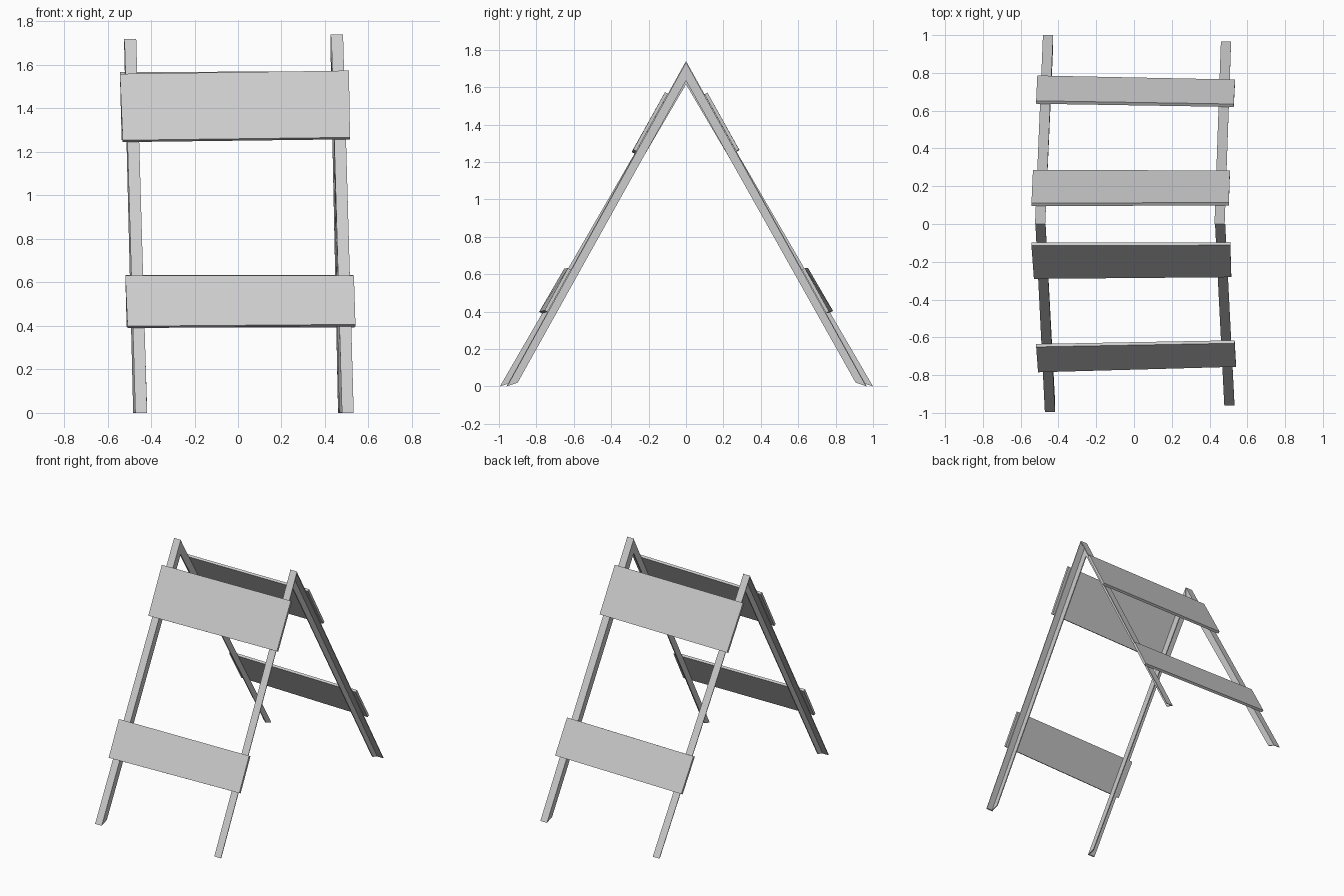
import bpy, bmesh
from mathutils import Vector

if "Cube" in bpy.data.objects:
    bpy.data.objects.remove(bpy.data.objects["Cube"])

# Centre-edge data for each leg: outer edge x and y at the foot, outer edge x and z at the ridge
# key: (side, row), side -1 left / +1 right, row -1 front / +1 back
LEGS = {
    (-1, -1): (-0.472, -0.995, -0.522, 1.72),
    (1, -1): (0.532, -0.960, 0.483, 1.74),
    (-1, 1): (-0.482, 1.000, -0.524, 1.72),
    (1, 1): (0.514, 0.967, 0.480, 1.74),
}
WIDTH = 0.054      # leg face width
DEPTH = 0.06       # leg flange depth, measured level
BOARD = 0.018      # board thickness


def loft(name, ring_a, ring_b):
    """Solid between two matching rings of points."""
    bm = bmesh.new()
    a = [bm.verts.new(p) for p in ring_a]
    b = [bm.verts.new(p) for p in ring_b]
    n = len(a)
    bm.faces.new(a)
    bm.faces.new(b[::-1])
    for i in range(n):
        bm.faces.new((a[i], b[i], b[(i + 1) % n], a[(i + 1) % n]))
    bmesh.ops.recalc_face_normals(bm, faces=bm.faces)
    mesh = bpy.data.meshes.new(name)
    bm.to_mesh(mesh)
    bm.free()
    obj = bpy.data.objects.new(name, mesh)
    bpy.context.collection.objects.link(obj)
    return obj


def word(side, row):
    return ("front" if row < 0 else "back") + ("_left" if side < 0 else "_right")


# Angle-iron legs: sloping face plate plus a flange on the inner edge
T = 0.007
PROFILE = [(0, 0), (WIDTH, 0), (WIDTH, 1), (WIDTH - T, 1), (WIDTH - T, T / DEPTH), (0, T / DEPTH)]
for (side, row), (fx, fy, tx, tz) in LEGS.items():
    foot = [(fx - side * u, fy - row * DEPTH * v, 0.02 * v) for u, v in PROFILE]
    top = [(tx - side * u, 0, tz - 0.105 * v) for u, v in PROFILE]
    loft(word(side, row) + "_leg", foot, top)


def on_leg(side, row, x, z):
    """Point on the outer plane of a leg at height z, moved to x."""
    _, fy, _, tz = LEGS[side, row]
    return Vector((x, fy * (1 - z / tz), z))


# Boards: left x top/bottom, left z top/bottom, then the same for the right end
BOARDS = [
    ("front_upper_board", -1, (-0.543, -0.530, 1.550, 1.245), (0.510, 0.515, 1.565, 1.258)),
    ("front_lower_board", -1, (-0.518, -0.508, 0.622, 0.390), (0.533, 0.540, 0.624, 0.398)),
    ("back_upper_board", 1, (-0.543, -0.535, 1.558, 1.255), (0.502, 0.508, 1.562, 1.258)),
    ("back_lower_board", 1, (-0.518, -0.512, 0.625, 0.395), (0.528, 0.535, 0.625, 0.392)),
]
for name, row, left, right in BOARDS:
    inner = [on_leg(-1, row, left[0], left[2]), on_leg(-1, row, left[1], left[3]),
             on_leg(1, row, right[1], right[3]), on_leg(1, row, right[0], right[2])]
    out = Vector((0, row * 0.87, 0.49)) * BOARD
    loft(name, inner, [p + out for p in inner])
